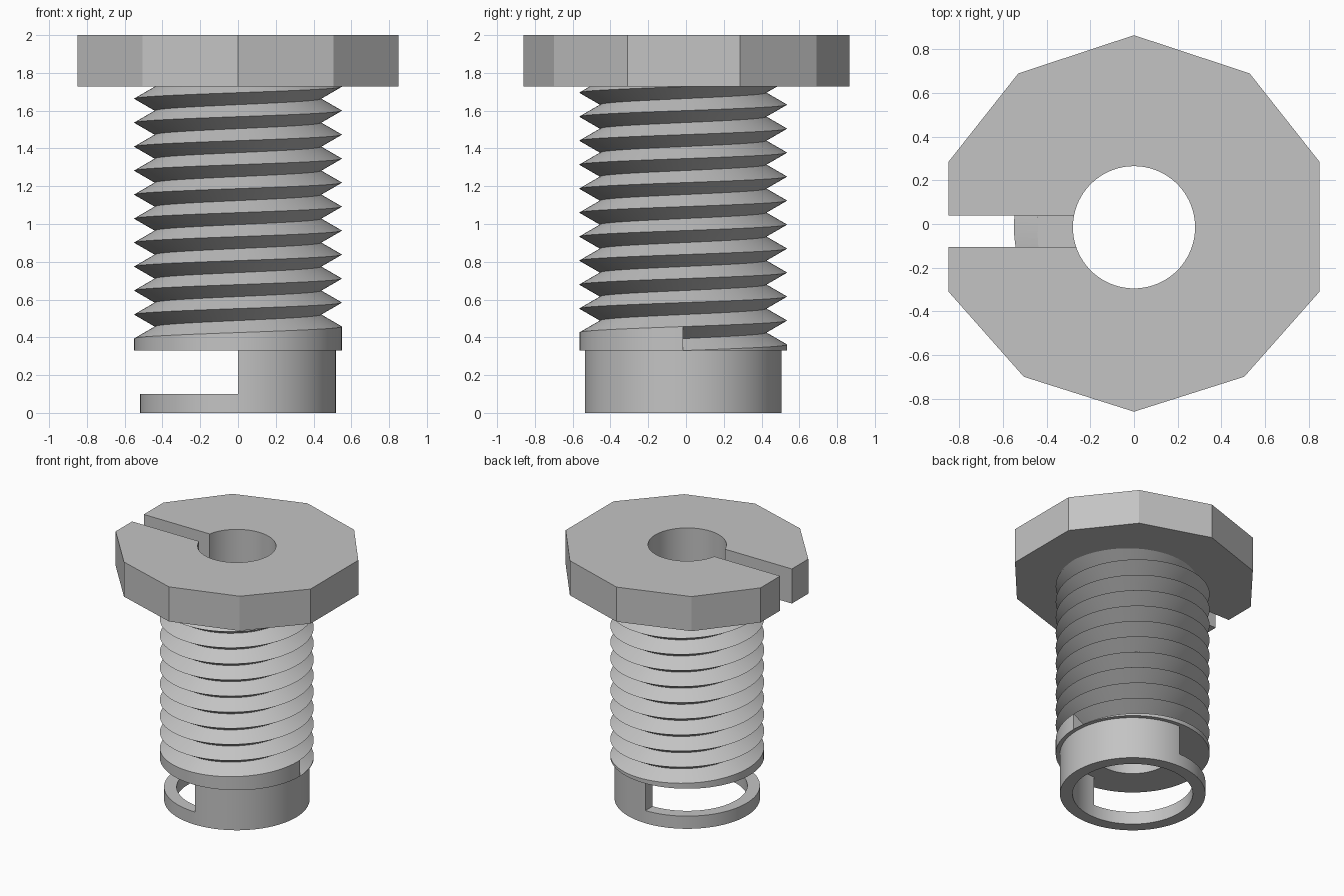
import bpy, bmesh, math

cube = bpy.data.objects.get("Cube")
if cube:
    bpy.data.objects.remove(cube, do_unlink=True)

CY = -0.015                      # y of the shared axis
BASE, HEAD, TOP = 0.33, 1.727, 2.0
CREST, ROOT, PITCH, TURNS = 0.55, 0.44, 0.127, 11
SEG = 96

grey = bpy.data.materials.new("plain grey")
grey.use_nodes = True
colour = (0.55, 0.55, 0.55, 1)
grey.diffuse_color = colour
grey.node_tree.nodes["Principled BSDF"].inputs["Base Color"].default_value = colour


def finish(name, bm):
    bmesh.ops.recalc_face_normals(bm, faces=bm.faces)
    mesh = bpy.data.meshes.new(name)
    bm.to_mesh(mesh)
    bm.free()
    mesh.materials.append(grey)
    obj = bpy.data.objects.new(name, mesh)
    bpy.context.collection.objects.link(obj)
    return obj


def prism(name, points, z0, z1):
    bm = bmesh.new()
    face = bm.faces.new([bm.verts.new((x, y, z0)) for x, y in points])
    out = bmesh.ops.extrude_face_region(bm, geom=[face])["geom"]
    for v in out:
        if isinstance(v, bmesh.types.BMVert):
            v.co.z = z1
    return finish(name, bm)


def circle(r):
    angles = [math.tau * i / SEG for i in range(SEG)]
    return [(r * math.cos(a), CY + r * math.sin(a)) for a in angles]


def box(x0, x1, y0, y1, z0, z1):
    return prism("cutter", [(x0, y0), (x1, y0), (x1, y1), (x0, y1)], z0, z1)


def cut(obj, *cutters):
    """Subtract the cutters, apply the result and remove them."""
    for c in cutters:
        c.hide_render = True
        mod = obj.modifiers.new("cut", 'BOOLEAN')
        mod.operation, mod.solver, mod.object = 'DIFFERENCE', 'EXACT', c
    bpy.context.view_layer.update()
    graph = bpy.context.evaluated_depsgraph_get()
    mesh = bpy.data.meshes.new_from_object(obj.evaluated_get(graph))
    obj.modifiers.clear()
    obj.data = mesh
    for c in cutters:
        bpy.data.objects.remove(c, do_unlink=True)


def bore():
    return prism("cutter", circle(0.28), 0.1, 2.3)


def slot():
    return box(-1.2, 0, -0.105, 0.04, 0.2, 2.2)


def thread():
    """Solid right-handed screw whose lowest turn fills down to a flat base."""
    bm = bmesh.new()
    verts = {}

    def vert(a, r, z):
        co = (r * math.cos(a), CY + r * math.sin(a), z)
        key = tuple(round(c, 5) + 0.0 for c in co)
        if key not in verts:
            verts[key] = bm.verts.new(co)
        return verts[key]

    def face(corners):
        unique = list(dict.fromkeys(corners))
        if len(unique) > 2:
            bm.faces.new(unique)

    columns = []
    for i in range(SEG + 1):
        t = i / SEG
        a = math.tau * (t % 1)
        profile = [(CREST, BASE)]
        for k in range(TURNS + 1):
            profile += [(CREST, BASE + PITCH * (k + t)),
                        (ROOT, BASE + PITCH * (k + t + 0.5))]
        profile.append((ROOT, 1.95))
        columns.append([vert(a, r, z) for r, z in profile])
    for p, q in zip(columns, columns[1:]):
        for j in range(len(p) - 1):
            face([p[j], q[j], q[j + 1], p[j + 1]])
    first, last = columns[0], columns[-1]
    face([first[1], first[2], first[3]])            # step where the thread starts
    face([last[-4], last[-3], last[-2], last[-1]])  # step where it ends
    face([c[0] for c in columns])
    face([c[-1] for c in columns])
    return finish("threaded_shank", bm)


# Ten-sided head
right = [(0.505, -0.70), (0.85, -0.31), (0.85, 0.285), (0.53, 0.69)]
outline = [(0, -0.86)] + right + [(0, 0.865)] + [(-x, y) for x, y in reversed(right)]
head = prism("head", outline, HEAD, TOP)
cut(head, bore(), slot())

# Threaded shank, trimmed under the head
shank = thread()
cut(shank, box(-1, 1, -1, 1, HEAD, 2.3), bore(), slot())

# Lower collar: full ring below, half sleeve above
collar = prism("lower_collar", circle(0.52), 0, BASE + 0.008)
cut(collar, prism("cutter", circle(0.43), -0.2, 0.6), box(-1, 0, -1, 1, 0.1, 0.6))

# Smooth round walls, crisp edges
for obj in (head, shank, collar):
    bpy.ops.object.select_all(action='DESELECT')
    obj.select_set(True)
    bpy.context.view_layer.objects.active = obj
    bpy.ops.object.shade_smooth_by_angle(angle=math.radians(25))
